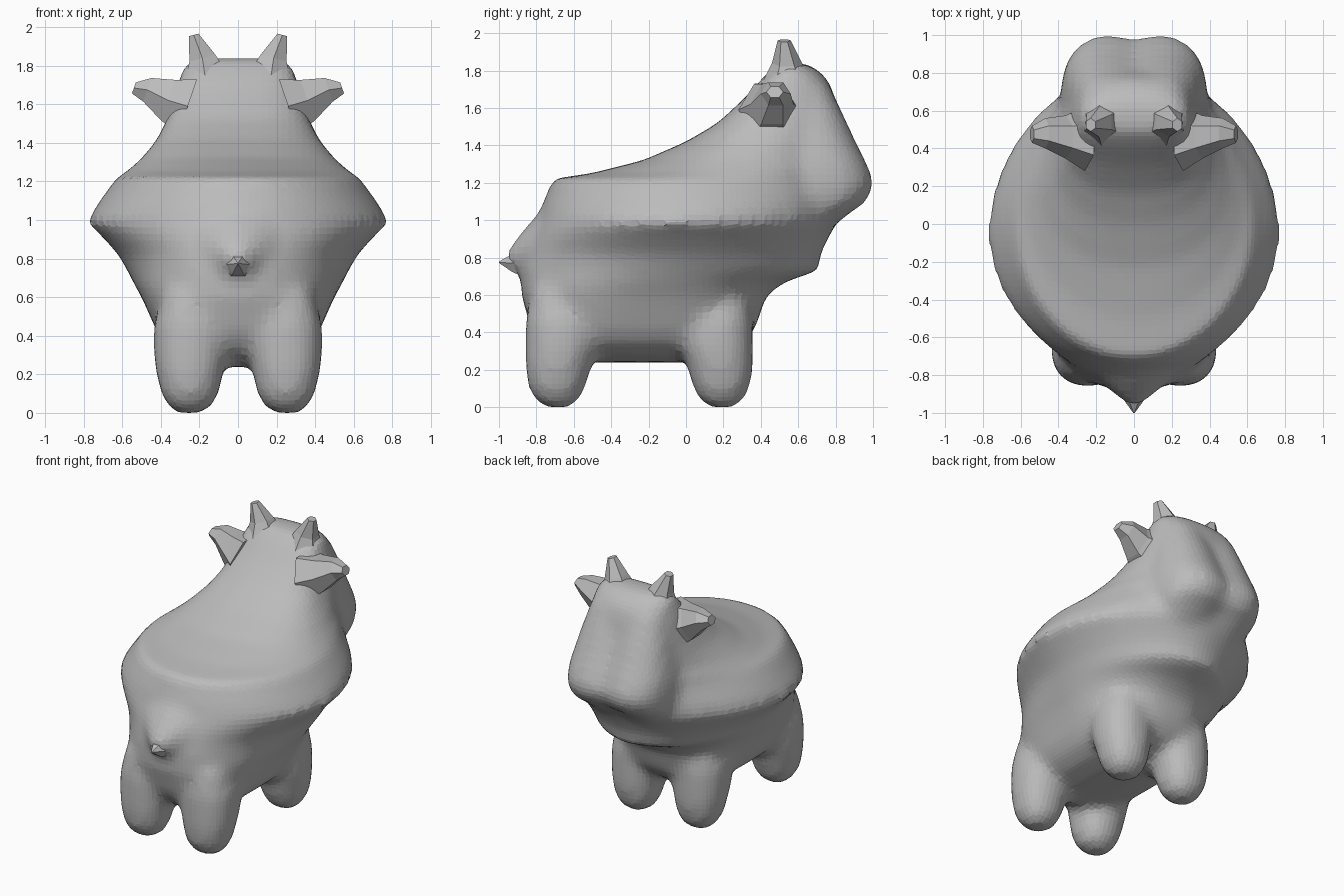
import bpy, bmesh, math
from mathutils import Vector

default_cube = bpy.data.objects.get("Cube")
if default_cube:
    bpy.data.objects.remove(default_cube, do_unlink=True)

# One plain clay colour
clay = bpy.data.materials.new("clay_grey")
clay.use_nodes = True
clay_colour = (0.5, 0.5, 0.5, 1)
clay.diffuse_color = clay_colour
clay.node_tree.nodes["Principled BSDF"].inputs["Base Color"].default_value = clay_colour


def add_object(name, mesh_data):
    bmesh.ops.recalc_face_normals(mesh_data, faces=mesh_data.faces)
    mesh = bpy.data.meshes.new(name)
    mesh_data.to_mesh(mesh)
    mesh_data.free()
    mesh.materials.append(clay)
    part = bpy.data.objects.new(name, mesh)
    bpy.context.collection.objects.link(part)
    return part


def loft(mesh_data, rings):
    """Skin a closed tube through rings of points and cap both ends."""
    loops = [[mesh_data.verts.new(point) for point in ring] for ring in rings]
    for low, high in zip(loops, loops[1:]):
        for i in range(len(low)):
            j = (i + 1) % len(low)
            mesh_data.faces.new((low[i], low[j], high[j], high[i]))
    mesh_data.faces.new(loops[0])
    mesh_data.faces.new(loops[-1])


def power(value, exponent):
    return math.copysign(abs(value) ** exponent, value)


def slice_ring(z, half_width, rear, middle, front, rear_square, front_square, count=64):
    """Horizontal outline with separately squared rear and front halves."""
    ring = []
    for i in range(count):
        angle = math.tau * i / count
        c, s = math.cos(angle), math.sin(angle)
        reach, square = (front - middle, front_square) if s > 0 else (middle - rear, rear_square)
        x = half_width * power(c, 2 / square)
        y = middle + reach * power(s, 2 / square)
        ring.append((x, y, z))
    return ring


def spike_rings(stations, sides):
    """Rings around an axis through (centre, first radius, second radius) stations."""
    axis = (Vector(stations[-1][0]) - Vector(stations[0][0])).normalized()
    u = Vector((0, 1, 0)) if abs(axis.y) < .8 else Vector((1, 0, 0))
    v = axis.cross(u).normalized()
    angles = [math.tau * i / sides for i in range(sides)]
    return [[Vector(centre) + u * ru * math.cos(a) + v * rv * math.sin(a) for a in angles]
            for centre, ru, rv in stations]


def spike(name, stations, sides=6):
    mesh_data = bmesh.new()
    loft(mesh_data, spike_rings(stations, sides))
    return add_object(name, mesh_data)


# Trunk and neck: height, half width, rear, middle, front, squareness
body_slices = [
    (.24, .13, -.6, -.25, .1, 2.5, 2.5),
    (.28, .28, -.7, -.25, .2, 3, 3),
    (.34, .37, -.78, -.25, .31, 3, 3),
    (.42, .42, -.83, -.25, .37, 3, 2.8),
    (.6, .5, -.88, -.2, .43, 2.5, 2.4),
    (.67, .54, -.88, -.15, .53, 2.3, 2.1),
    (.73, .57, -.89, -.1, .71, 2.1, 1.9),
    (.82, .62, -.87, -.05, .72, 2, 1.9),
    (.92, .71, -.83, -.05, .77, 2, 1.9),
    (.99, .785, -.8, -.05, .81, 1.9, 1.9),
    (1.08, .73, -.77, 0, .82, 2, 1.9),
    (1.15, .68, -.74, 0, .82, 2, 1.9),
    (1.22, .63, -.72, 0, .82, 2, 1.9),
    (1.25, .58, -.51, .1, .82, 2, 2),
    (1.32, .5, -.23, .2, .82, 2.2, 2),
    (1.42, .42, 0, .35, .82, 2.4, 2.2),
    (1.52, .37, .17, .45, .82, 2.6, 2.4),
    (1.65, .33, .31, .5, .8, 2.6, 2.6),
    (1.75, .3, .4, .53, .76, 2.6, 2.6),
    (1.8, .28, .45, .55, .71, 2.6, 2.6),
    (1.84, .23, .5, .56, .64, 2.4, 2.4),
]
shell = bmesh.new()
loft(shell, [slice_ring(*row) for row in body_slices])

# Broad muzzle: height, half width, front
muzzle_slices = [(.96, .3, .79), (1.04, .36, .89), (1.1, .385, .98), (1.2, .39, 1.02),
                 (1.3, .385, .98), (1.42, .36, .92), (1.55, .33, .86), (1.72, .28, .78)]
muzzle_rings = []
for z, half_width, front in muzzle_slices:
    ring = slice_ring(z, half_width, .45, .6, front, 2, 3)
    # shallow groove down the middle of the nose
    muzzle_rings.append([(x, y - .04 * math.exp(-(x / .09) ** 2), h) if y > .7 else (x, y, h)
                         for x, y, h in ring])
loft(shell, muzzle_rings)

# Four stubby legs with rounded feet that flare into the trunk
leg_slices = [(0, .07), (.04, .12), (.11, .155), (.22, .178), (.32, .195), (.45, .2), (.62, .14)]
for side in (-1, 1):
    for end in (-1, 1):
        rings = []
        for z, radius in leg_slices:
            centre_x = side * min(.25, .44 - radius)
            centre_y = -.25 + end * min(.44, .61 - radius)
            ring = slice_ring(z, radius, -radius, 0, radius, 2.2, 2.2, 24)
            rings.append([(x + centre_x, y + centre_y, h) for x, y, h in ring])
        loft(shell, rings)

# Swelling of the rump around the tail
loft(shell, spike_rings([((0, -.72, .84), .3, .22), ((0, -.86, .81), .15, .12),
                         ((0, -.95, .78), .05, .05)], 16))

# Blend everything into one faceted skin
body = add_object("body", shell)
remesh = body.modifiers.new("fuse", 'REMESH')
remesh.mode = 'VOXEL'
remesh.voxel_size = 0.035
blend = body.modifiers.new("blend", 'SMOOTH')
blend.factor = 0.5
blend.iterations = 9

# Horns and ears on both sides
for side, label in ((1, "left"), (-1, "right")):
    spike(label + "_horn", [((side * .17, .54, 1.74), .13, .13),
                            ((side * .185, .54, 1.84), .08, .08),
                            ((side * .23, .525, 1.96), .035, .03)])
    spike(label + "_ear", [((side * .26, .45, 1.59), .17, .17),
                           ((side * .36, .46, 1.62), .115, .13),
                           ((side * .47, .48, 1.675), .08, .075),
                           ((side * .54, .475, 1.685), .045, .035)])

# Short pointed tail tip
spike("tail", [((0, -.86, .78), .1, .1), ((0, -.93, .77), .055, .055),
               ((0, -1, .775), .004, .004)])
